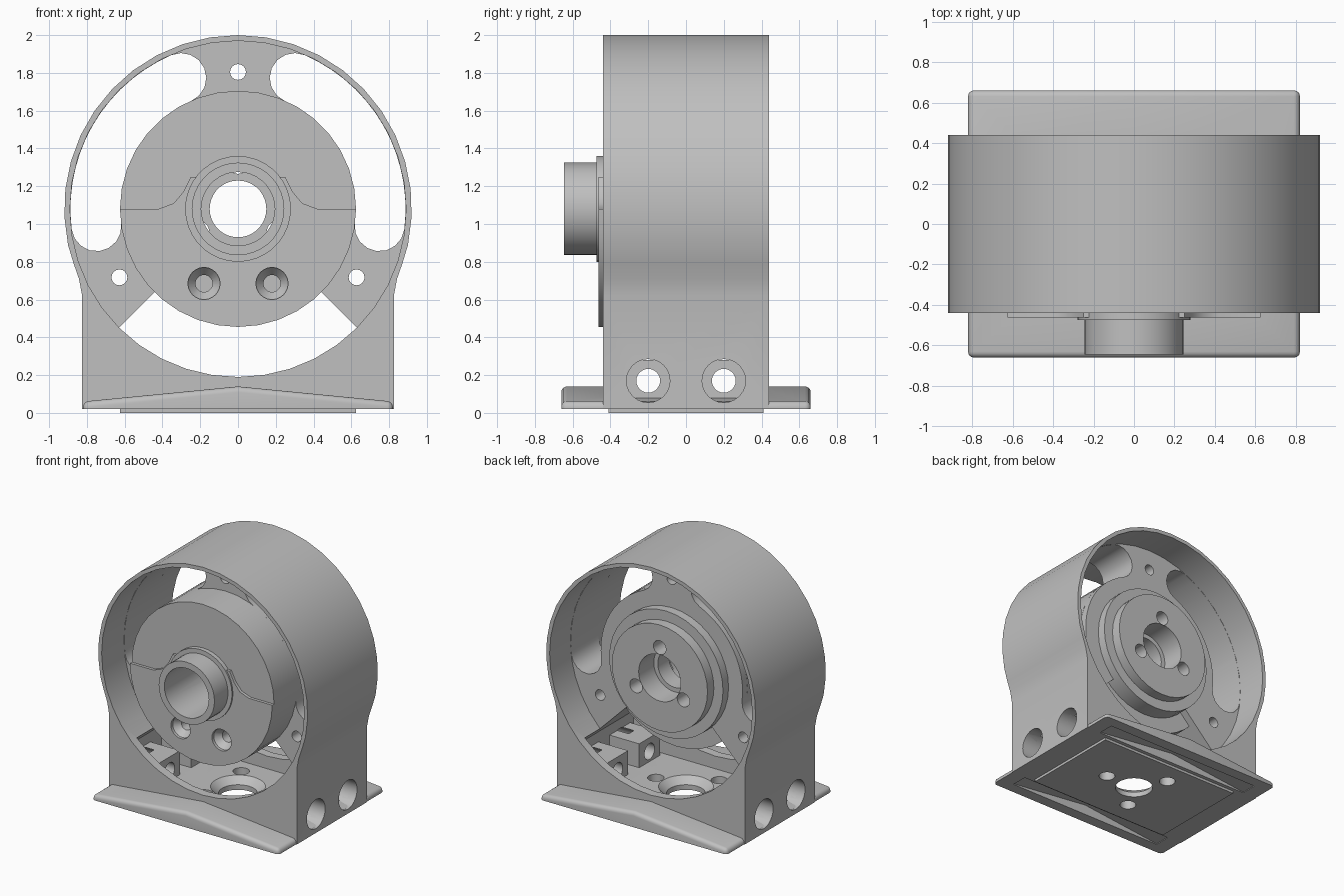
import bpy, bmesh
from math import sin, cos, pi, radians
from mathutils import Vector

if "Cube" in bpy.data.objects:
    bpy.data.objects.remove(bpy.data.objects["Cube"])

grey = bpy.data.materials.new("plain_grey")
grey.use_nodes = True
grey.diffuse_color = (0.527, 0.527, 0.527, 1)
grey.node_tree.nodes["Principled BSDF"].inputs["Base Color"].default_value = grey.diffuse_color

CZ = 1.08            # height of the ring axis
RING, BORE, HUB = 0.92, 0.89, 0.625


def place(a, b, t, axis):
    return Vector({"x": (t, a, b), "y": (a, t, b), "z": (a, b, t)}[axis])


def finish(name, bm):
    bmesh.ops.remove_doubles(bm, verts=bm.verts, dist=1e-5)
    bmesh.ops.recalc_face_normals(bm, faces=bm.faces)
    mesh = bpy.data.meshes.new(name)
    bm.to_mesh(mesh)
    bm.free()
    mesh.materials.append(grey)
    ob = bpy.data.objects.new(name, mesh)
    bpy.context.collection.objects.link(ob)
    return ob


def prism(name, points, t0, t1, axis="y"):
    """Extrude a flat outline along an axis."""
    bm = bmesh.new()
    face = bm.faces.new([bm.verts.new(place(a, b, t0, axis)) for a, b in points])
    ext = bmesh.ops.extrude_face_region(bm, geom=[face])["geom"]
    verts = [v for v in ext if isinstance(v, bmesh.types.BMVert)]
    bmesh.ops.translate(bm, verts=verts, vec=place(0, 0, t1 - t0, axis))
    return finish(name, bm)


def lathe(name, profile, ca, cb, axis="y", n=36):
    """Revolve a closed (radius, distance) profile around an axis."""
    bm = bmesh.new()
    rings = [[bm.verts.new(place(ca + r * sin(2 * pi * i / n), cb + r * cos(2 * pi * i / n), t, axis))
              for r, t in profile] for i in range(n)]
    m = len(profile)
    for i in range(n):
        a, b = rings[i], rings[(i + 1) % n]
        for j in range(m):
            k = (j + 1) % m
            bm.faces.new((a[j], a[k], b[k], b[j]))
    return finish(name, bm)


def arc(r, start, end, n, ca=0.0, cb=CZ):
    """Points on an arc, in degrees clockwise from the top."""
    angles = [radians(start + (end - start) * i / n) for i in range(n + 1)]
    return [(ca + r * sin(a), cb + r * cos(a)) for a in angles]


def cylinder(ca, cb, r, t0, t1, axis="y", n=24):
    return prism("cutter", arc(r, 0, 360, n, ca, cb)[:-1], t0, t1, axis)


def box(name, x0, x1, y0, y1, z0, z1):
    return prism(name, [(x0, y0), (x1, y0), (x1, y1), (x0, y1)], z0, z1, "z")


def carve(targets, cutters):
    """Subtract the cutters from every target, then discard them."""
    for ob in targets:
        for c in cutters:
            mod = ob.modifiers.new("cut", "BOOLEAN")
            mod.operation, mod.solver, mod.object = "DIFFERENCE", "EXACT", c
        bpy.context.view_layer.update()
        graph = bpy.context.evaluated_depsgraph_get()
        mesh = bpy.data.meshes.new_from_object(ob.evaluated_get(graph))
        ob.modifiers.clear()
        ob.data = mesh
    for c in cutters:
        bpy.data.objects.remove(c)


# Ring housing blending into a square foot
side = [(0.87, 0.79), (0.842, 0.71), (0.825, 0.62), (0.825, 0.02)]
outline = arc(RING, -102, 102, 22) + side + [(-x, z) for x, z in reversed(side)]
housing = prism("ring_housing", outline, -0.44, 0.44)

# Bottom flange with a ridged roof and rounded rim
flange = prism("base_flange", [(-0.82, 0.02), (-0.82, 0.06), (0, 0.14), (0.82, 0.06), (0.82, 0.02)],
               -0.66, 0.66)
bm = bmesh.new()
bm.from_mesh(flange.data)
rim = []
for e in bm.edges:
    p, q = (v.co for v in e.verts)
    ridge = abs(p.x) < 0.01 and abs(q.x) < 0.01
    if max(p.z, q.z) > 0.03 and not ridge:
        rim.append(e)
bmesh.ops.bevel(bm, geom=rim, offset=0.03, segments=4, profile=0.5, affect="EDGES")
bm.to_mesh(flange.data)
bm.free()

# Hollow underside of the flange
carve([flange], [prism("cutter", [(-0.7, 0.0), (-0.7, 0.025), (0, 0.1), (0.7, 0.025), (0.7, 0.0)],
                       -0.57, 0.57)])

# Thin foot plate
foot = box("foot_plate", -0.625, 0.625, -0.41, 0.41, 0, 0.03)

# Side screw blocks inside the foot
blocks = []
for sx, side_name in ((-1, "right"), (1, "left")):
    for sy, end in ((-1, "front"), (1, "rear")):
        x0, x1 = sorted((sx * 0.46, sx * 0.76))
        blocks.append(box(f"screw_block_{side_name}_{end}", x0, x1, sy * 0.2 - 0.13, sy * 0.2 + 0.13,
                          0.06, 0.28))

# Bore through the ring, and the pocket in the foot
carve([housing], [prism("cutter", arc(BORE, 0, 360, 40)[:-1], -0.6, 0.6)])
pocket = [(-0.72, 0.09), (0.72, 0.09), (0.72, 0.36), (0, CZ), (-0.72, 0.36)]
carve([housing, flange], [prism("cutter", pocket, -0.37, 0.37)])

# Counterbored side holes
holes = []
for y in (-0.2, 0.2):
    holes.append(cylinder(y, 0.17, 0.063, -1, 1, "x"))
    for sx in (-1, 1):
        holes.append(cylinder(y, 0.17, 0.115, *sorted((sx * 0.62, sx)), "x"))
carve([housing] + blocks, holes)

# Countersunk floor hole with three small holes around it
floor = [lathe("cutter", [(0, -0.1), (0.14, -0.1), (0.14, 0.04), (0.21, 0.1), (0.21, 0.16), (0, 0.16)], 0, 0, "z")]
for i in range(3):
    a = 2 * pi * i / 3
    floor.append(cylinder(0.265 * cos(a), 0.265 * sin(a), 0.06, -0.1, 0.16, "z"))
carve([housing, flange, foot], floor)

# Three-spoke web between hub and ring
web = prism("spoke_web", arc(0.9, 0, 360, 40)[:-1], -0.16, 0.18)
cuts = [prism("cutter", [(0, CZ), (1.2, CZ - 1.2), (-1.2, CZ - 1.2)], -0.5, 0.5)]
mid, half = 0.755, 0.132
for s in (-1, 1):
    a0, a1 = 23.4, 97
    (ex, ez), (sx, sz) = arc(mid, a1, a0, 1)
    slot = arc(mid + half, a0, a1, 14)
    slot += arc(half, a1, a1 + 180, 8, ex, ez)[1:]
    slot += arc(mid - half, a1, a0, 12)[1:]
    slot += arc(half, a0 + 180, a0 + 360, 8, sx, sz)[1:-1]
    cuts.append(prism("cutter", [(s * x, z) for x, z in slot], -0.5, 0.5))
for x, z in arc(0.725, 0, 240, 2):
    cuts.append(cylinder(x, z, 0.042, -0.5, 0.5, n=16))
cuts.append(cylinder(0, CZ, 0.4, -0.5, 0.5))
carve([web], cuts)

# Hub with front spigot, stepped back and stepped bore
hub = lathe("hub", [(0.195, -0.645), (0.245, -0.645), (0.245, -0.475), (0.28, -0.475), (0.28, -0.44),
                    (HUB, -0.44), (HUB, 0.12), (0.5, 0.12), (0.5, 0.25), (0.42, 0.25), (0.42, 0.33),
                    (0.185, 0.33), (0.185, 0.14), (0.15, 0.14), (0.15, 0.0), (0.195, 0.0)], 0, CZ)

# Raised lower half of the hub face
crest = [(-0.42, CZ), (-0.34, 1.11), (-0.29, 1.17), (-0.25, 1.25)]
half_face = arc(HUB, 90, 270, 18) + crest + [(-x, z) for x, z in reversed(crest)]
face_plate = prism("hub_lower_face", half_face, -0.463, -0.435)
carve([face_plate], [cylinder(0, CZ, 0.26, -0.6, 0)])

# Countersunk screw holes in the front of the hub
sinks = [lathe("cutter", [(0, -0.5), (0.085, -0.5), (0.085, -0.44), (0.045, -0.39), (0.045, -0.3), (0, -0.3)],
               x, 0.685, n=24) for x in (-0.18, 0.18)]
carve([hub, face_plate], sinks)

# Three screw holes in the back of the hub
carve([hub], [cylinder(x, z, 0.055, -0.06, 0.5, n=20) for x, z in arc(0.24, 0, 240, 2)])

# Smooth the curved walls, keeping edges crisp
parts = [housing, flange, foot, web, hub, face_plate] + blocks
bpy.ops.object.select_all(action="DESELECT")
for ob in parts:
    ob.select_set(True)
bpy.context.view_layer.objects.active = housing
bpy.ops.object.shade_smooth_by_angle(angle=radians(30))
